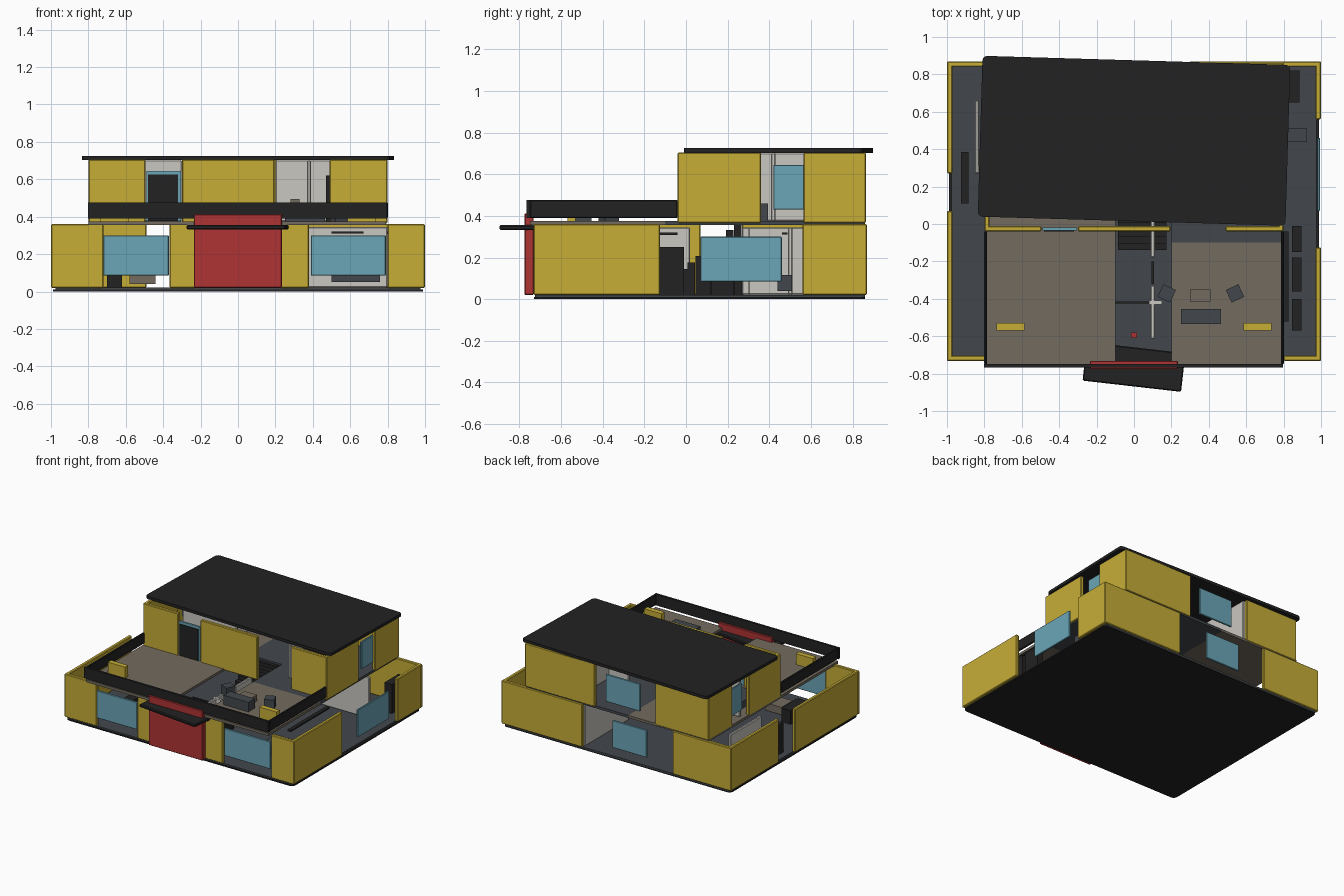
import bpy, bmesh
from math import radians
from mathutils import Matrix

cube = bpy.data.objects.get("Cube")
if cube:
    bpy.data.objects.remove(cube, do_unlink=True)


def material(name, r, g, b):
    m = bpy.data.materials.new(name)
    m.use_nodes = True
    m.diffuse_color = (r, g, b, 1)
    m.node_tree.nodes["Principled BSDF"].inputs["Base Color"].default_value = (r, g, b, 1)
    return m


YELLOW = material("mustard yellow", .57, .42, .037)
BLACK = material("charcoal black", .016, .016, .016)
BLUE = material("window blue", .147, .38, .477)
RED = material("door red", .43, .034, .034)
LIGHT = material("plaster grey", .59, .57, .53)
GREY = material("slate grey", .055, .064, .073)
BROWN = material("floor brown", .17, .147, .112)


def box(name, x, y, z, mat, turn=0, bevel=0, corners_only=False):
    """Box from (min, max) ranges, turned about its own vertical axis."""
    bm = bmesh.new()
    bmesh.ops.create_cube(bm, size=1)
    size = [r[1] - r[0] for r in (x, y, z)]
    bmesh.ops.scale(bm, vec=size, verts=bm.verts)
    if bevel:
        edges = [e for e in bm.edges if not corners_only
                 or abs(e.verts[0].co.z - e.verts[1].co.z) > size[2] / 2]
        bmesh.ops.bevel(bm, geom=edges, offset=bevel, segments=3 if corners_only else 1,
                        affect='EDGES', profile=.5)
    me = bpy.data.meshes.new(name)
    bm.to_mesh(me)
    bm.free()
    me.materials.append(mat)
    ob = bpy.data.objects.new(name, me)
    ob.matrix_world = (Matrix.Translation([(r[0] + r[1]) / 2 for r in (x, y, z)])
                       @ Matrix.Rotation(radians(turn), 4, 'Z'))
    bpy.context.collection.objects.link(ob)
    return ob


def wall_x(name, y, z, spans, mat=YELLOW, t=.028):
    for s in spans:
        box(name, s, (y - t / 2, y + t / 2), z, mat, bevel=.005)


def wall_y(name, x, z, spans, mat=YELLOW, t=.028):
    for s in spans:
        box(name, (x - t / 2, x + t / 2), s, z, mat, bevel=.005)


LOW, HIGH = (.02, .36), (.365, .705)

# Foundation and ground floor
box("foundation", (-.99, .99), (-.73, .86), (0, .01), BLACK, bevel=.03, corners_only=True)
box("ground_floor", (-.975, .975), (-.725, .86), (.01, .021), GREY)

# Ground storey outer walls
wall_x("front_wall", -.718, LOW, [(-1, -.72), (-.365, -.2), (.2, .38), (.8, 1)])
wall_x("back_wall", .855, LOW, [(-1, -.49), (.295, 1)])
wall_y("left_wall", .985, LOW, [(-.73, -.125), (.56, .868)])
wall_y("right_wall", -.985, LOW, [(-.73, .07), (.27, .868)])

# Upper floor, open above the stairs and hall
SLAB = (.355, .375)
box("upper_floor_right", (-.8, -.1), (-.75, .86), SLAB, BROWN)
box("terrace_floor_left", (.2, .79), (-.75, -.1), SLAB, BROWN)
box("upper_floor_left", (.2, .79), (-.1, .86), SLAB, GREY)
box("landing", (-.1, .2), (.26, .86), SLAB, GREY)

# Upper storey outer walls
wall_x("upper_front_wall", -.026, HIGH, [(-.8, -.495), (-.3, .195), (.49, .8)])
wall_x("upper_back_wall", .85, HIGH, [(-.8, -.335), (.19, .8)])
for side in (-1, 1):
    wall_y("upper_side_wall", side * .786, HIGH, [(-.04, .36), (.565, .864)])

# Roof
box("roof", (-.823, .823), (.015, .875), (.702, .725), BLACK, -1.7, .025, True)

# Terrace parapet
RAIL = (.39, .477)
box("front_parapet", (-.803, .797), (-.766, -.748), RAIL, BLACK)
for side in (-1, 1):
    wall_y("side_parapet", side * .793, RAIL, [(-.75, -.04)], BLACK, .016)

# Entrance door and canopy
box("entrance_door", (-.236, .234), (-.776, -.732), (.02, .412), RED, bevel=.004)
box("entrance_canopy", (-.265, .265), (-.868, -.66), (.332, .355), BLACK, -6.5, .006)

# Windows
PANE = (.085, .30)
UPPER_PANE = (.43, .645)
box("front_window", (-.72, -.37), (-.728, -.712), PANE, BLUE, bevel=.003)
box("front_window", (.39, .79), (-.728, -.712), PANE, BLUE, bevel=.003)
box("left_window", (.98, .995), (.07, .46), PANE, BLUE, bevel=.003)
box("back_window", (-.26, .04), (.848, .862), PANE, BLUE, bevel=.003)
box("upper_back_window", (-.2, .1), (.843, .857), UPPER_PANE, BLUE, bevel=.003)
for side in (-1, 1):
    box("upper_side_window", (side * .775 - .007, side * .775 + .007), (.42, .6),
        UPPER_PANE, BLUE, bevel=.003)
box("terrace_door_frame", (-.49, -.305), (-.035, -.02), (.378, .645), BLUE)
box("terrace_door_panel", (-.48, -.32), (-.04, -.034), (.378, .625), BLACK)

# Ground storey partitions
INNER = (.021, .345)
wall_y("hall_partition", .1, INNER, [(-.18, .02), (-.615, -.33)], LIGHT, .022)
box("hall_inner_door", (.094, .106), (-.32, -.2), (.021, .3), BLACK)
box("cross_partition", (.08, .15), (-.43, -.41), INNER, LIGHT)
box("cross_door", (-.1, .08), (-.425, -.415), (.021, .3), BLACK)
wall_y("side_partition", -.84, INNER, [(.27, .66)], LIGHT, .022)
wall_x("rear_partition", .5, INNER, [(.3, .8)], LIGHT, .022)
wall_y("rear_partition", .3, INNER, [(.3, .84)], LIGHT, .022)

# Upper storey partitions
wall_x("upper_partition", .42, (.375, .702), [(-.77, -.3), (.2, .7)], LIGHT, .022)
wall_y("upper_partition", .38, (.375, .702), [(.1, .84)], LIGHT, .022)
wall_y("upper_partition", -.33, (.375, .702), [(.42, .84)], LIGHT, .022)
box("upper_wardrobe", (.47, .56), (.1, .3), (.375, .62), BLACK)
box("upper_bed", (-.7, -.5), (.1, .35), (.375, .43), GREY)
box("upper_chair", (.66, .72), (.33, .395), (.375, .46), GREY)
box("upper_cabinet", (.28, .33), (.34, .4), (.375, .495), BROWN)

# Staircase rising to the back
steps = 11
for i in range(steps):
    y = -.14 + i * .037
    box("stair_step", (-.085, .175), (y, y + .036), (.021, .052 + i * .031), BLACK)

# Terrace furniture
box("terrace_sofa", (.25, .465), (-.535, -.455), (.375, .45), GREY)
box("coffee_table", (.3, .41), (-.415, -.35), (.375, .425), BROWN)
for x, turn in ((.175, -25), (.54, 25)):
    box("terrace_chair", (x - .037, x + .037), (-.408, -.334), (.375, .445), GREY, turn)
for side in (-1, 1):
    x = side * .66
    box("planter_bench", (x - .075, x + .075), (-.57, -.53), (.375, .46), YELLOW)

# Ground storey furniture
for y0, y1 in ((-.15, -.01), (-.36, -.18), (-.57, -.4)):
    box("side_shelf", (.845, .895), (y0, y1), (.021, .25), BLACK)
box("side_rail", (.795, .825), (-.52, -.04), (.308, .32), BLACK)
box("right_shelf", (-.925, -.885), (.11, .385), (.021, .25), BLACK)
box("corner_shelf", (.82, .885), (.65, .82), (.021, .25), BLACK)
box("side_stool", (.82, .925), (.44, .51), (.04, .115), GREY)
box("wall_lamp", (.5, .67), (.46, .488), (.31, .32), BLACK)
box("hall_stool", (-.015, .015), (-.61, -.58), (.021, .06), RED)
box("low_table", (-.58, -.44), (-.5, -.36), (.04, .1), BROWN)
box("low_sofa", (-.7, -.62), (-.5, -.3), (.021, .13), BLACK)
box("dining_table", (.5, .76), (-.45, -.25), (.05, .1), GREY)
